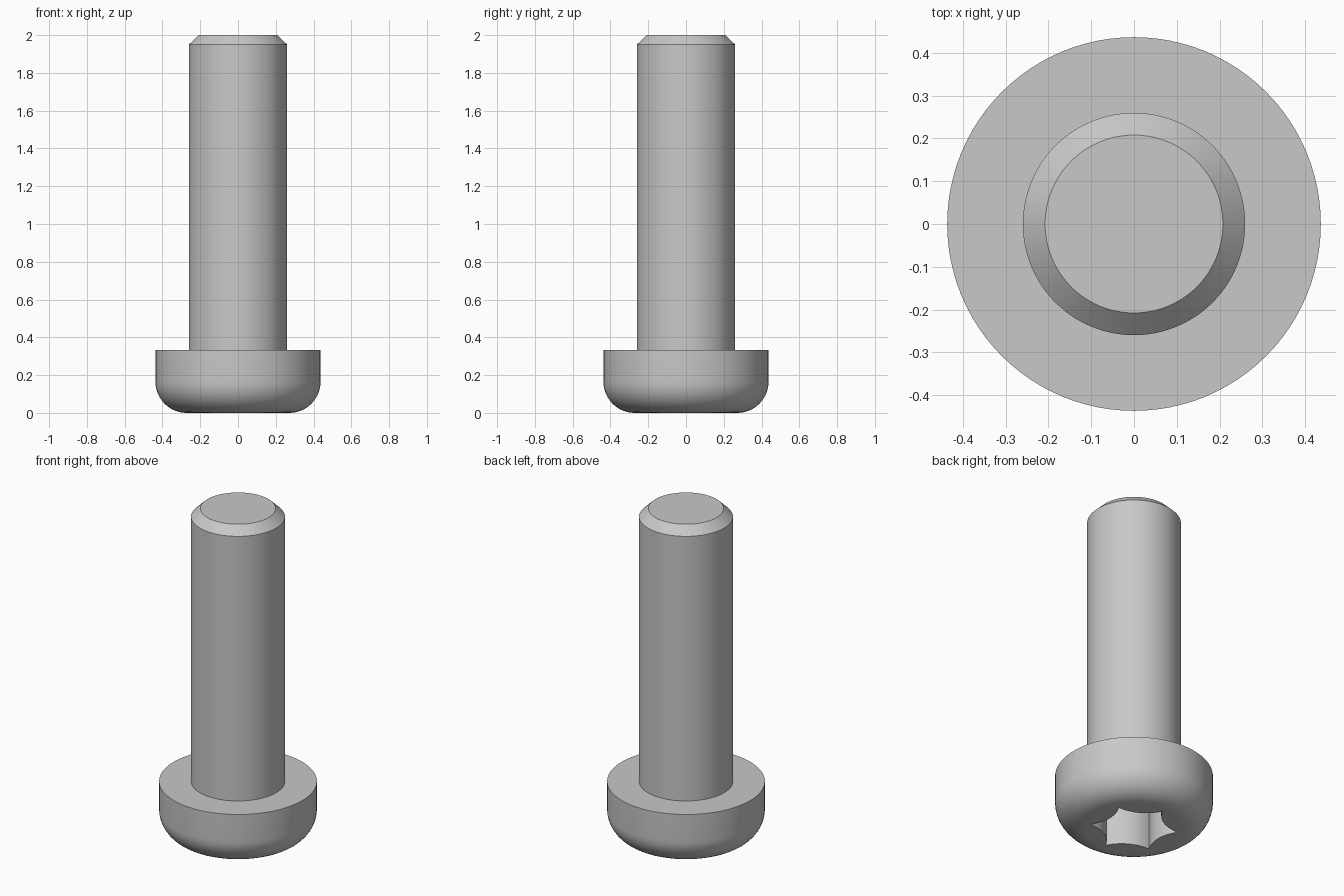
import bpy, bmesh
from math import cos, sin, pi, sqrt, radians

cube = bpy.data.objects.get("Cube")
if cube:
    bpy.data.objects.remove(cube, do_unlink=True)

SEGMENTS = 96

steel = bpy.data.materials.new("grey steel")
steel.use_nodes = True
colour = (0.58, 0.58, 0.58, 1)
steel.diffuse_color = colour
steel.node_tree.nodes["Principled BSDF"].inputs["Base Color"].default_value = colour


def star_radius(angle):
    """Six pointed socket outline made of inward bulging arcs, points on the y axis."""
    a = angle % (pi / 3) - pi / 6 + pi / 6
    a = a - pi / 3 if a > pi / 6 else a
    centre, arc = 0.40, 0.225
    return centre * cos(a) - sqrt(arc ** 2 - (centre * sin(a)) ** 2)


def lathe(name, profile):
    """Stack rings of (radius or radius function, height) and cap both ends."""
    bm = bmesh.new()
    rings = []
    for radius, z in profile:
        ring = []
        for i in range(SEGMENTS):
            t = 2 * pi * i / SEGMENTS
            r = radius(t) if callable(radius) else radius
            ring.append(bm.verts.new((r * cos(t), r * sin(t), z)))
        rings.append(ring)
    for low, high in zip(rings, rings[1:]):
        for i in range(SEGMENTS):
            j = (i + 1) % SEGMENTS
            bm.faces.new((low[i], low[j], high[j], high[i]))
    bm.faces.new(rings[0][::-1])
    bm.faces.new(rings[-1])
    bmesh.ops.recalc_face_normals(bm, faces=bm.faces)
    mesh = bpy.data.meshes.new(name)
    bm.to_mesh(mesh)
    bm.free()
    mesh.materials.append(steel)
    obj = bpy.data.objects.new(name, mesh)
    bpy.context.collection.objects.link(obj)
    bpy.ops.object.select_all(action="DESELECT")
    obj.select_set(True)
    bpy.context.view_layer.objects.active = obj
    bpy.ops.object.shade_smooth_by_angle(angle=radians(30))
    return obj


# Head: socket floor, socket wall, rounded lower edge, straight rim
HEAD_R, ROUND, HEAD_TOP = 0.437, 0.165, 0.333
socket = [(star_radius, 0.26), (star_radius, 0)]
rounding = [(HEAD_R - ROUND + ROUND * sin(k * pi / 24),
             ROUND - ROUND * cos(k * pi / 24)) for k in range(13)]
lathe("screw_head", socket + rounding + [(HEAD_R, HEAD_TOP)])

# Shaft: sunk slightly into the head, chamfered at the tip
lathe("screw_shaft", [(0.26, 0.3), (0.26, 1.95), (0.208, 2.0)])
